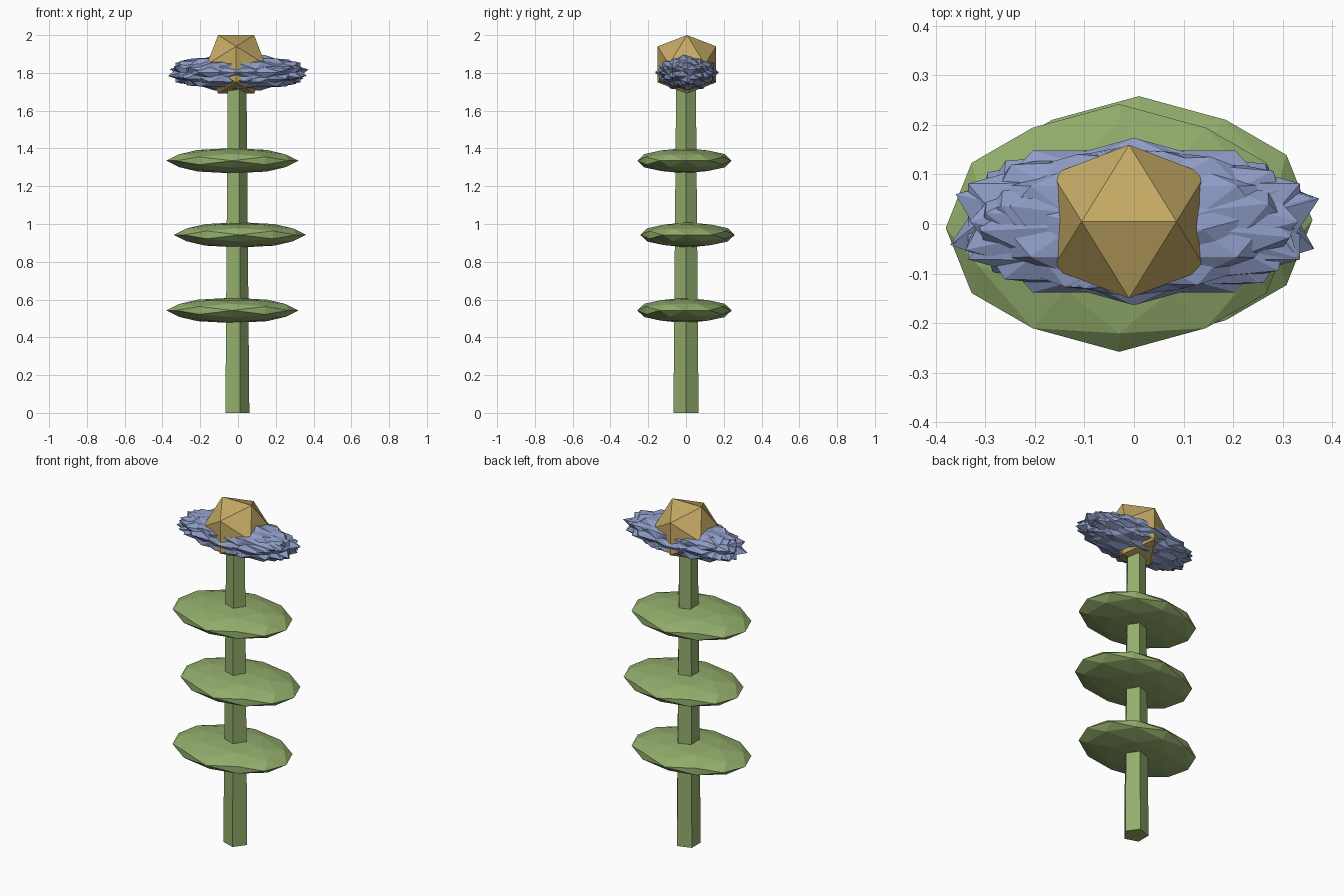
import bpy, bmesh, math, random
from mathutils import Matrix, Vector, Euler

if "Cube" in bpy.data.objects:
    bpy.data.objects.remove(bpy.data.objects["Cube"])

random.seed(4)
A, B = 0.5257, 0.8507


def material(name, rgb):
    m = bpy.data.materials.new(name)
    m.diffuse_color = (*rgb, 1)
    m.use_nodes = True
    m.node_tree.nodes["Principled BSDF"].inputs["Base Color"].default_value = m.diffuse_color
    return m


GREEN = material("leaf_green", (0.29, 0.42, 0.15))
BLUE = material("petal_blue", (0.27, 0.33, 0.56))
GOLD = material("centre_gold", (0.56, 0.40, 0.13))


def finish(bm, name, mat):
    bmesh.ops.recalc_face_normals(bm, faces=bm.faces[:])
    mesh = bpy.data.meshes.new(name)
    bm.to_mesh(mesh)
    bm.free()
    mesh.materials.append(mat)
    obj = bpy.data.objects.new(name, mesh)
    bpy.context.collection.objects.link(obj)
    return obj


def add_icosahedron(bm, matrix):
    # unit icosahedron with an edge on top, running along x
    verts = []
    for s in (-1, 1):
        for t in (-1, 1):
            for p in ((s * A, 0, t * B), (0, s * B, t * A), (s * B, t * A, 0)):
                verts.append(bm.verts.new(p))
    bmesh.ops.convex_hull(bm, input=verts)
    bmesh.ops.transform(bm, matrix=matrix, verts=verts)


def place(loc, scale, rot=(0, 0, 0)):
    return (Matrix.Translation(loc) @ Matrix.Diagonal((*scale, 1))
            @ Euler(rot).to_matrix().to_4x4())


# five-sided tapered stem
bm = bmesh.new()
bmesh.ops.create_cone(bm, cap_ends=True, segments=5, radius1=0.07, radius2=0.055,
                      depth=1.75)
corner = max(bm.verts, key=lambda v: v.co.xy.length).co
turn = Matrix.Rotation(-math.atan2(corner.y, corner.x), 4, 'Z')
bmesh.ops.transform(bm, matrix=Matrix.Translation((-0.01, 0, 0.875)) @ turn, verts=bm.verts[:])
finish(bm, "stem", GREEN)

# three flattened leaf discs, alternately shifted
for i, z in enumerate((0.5425, 0.9425, 1.335)):
    side = 1 if i == 1 else -1
    bm = bmesh.new()
    add_icosahedron(bm, Matrix.Identity(4))
    bmesh.ops.subdivide_edges(bm, edges=bm.edges[:], cuts=1, use_grid_fill=True)
    for v in bm.verts:
        v.co.normalize()
    bmesh.ops.transform(bm, matrix=place((-0.01 + side * 0.02, side * 0.008, z),
                                         (0.35, 0.25, 0.067)), verts=bm.verts[:])
    finish(bm, f"leaf_{i + 1}", GREEN)

# spiky petal mass: overlapping flattened icosahedra turned about the long axis
bm = bmesh.new()
COUNT = 12
for i in range(COUNT):
    a = i * math.tau / COUNT
    wobble = 0.0 if i % 2 else 0.35
    rot = (a, random.uniform(-wobble, wobble), random.uniform(-wobble, wobble))
    add_icosahedron(bm, place((0.004 * math.cos(a), 0.005, 1.802),
                              (0.39, 0.168, 0.1), rot))
finish(bm, "petals", BLUE)

# faceted flower centre
bm = bmesh.new()
add_icosahedron(bm, place((-0.01, 0.005, 1.845), (0.182,) * 3))
finish(bm, "flower_centre", GOLD)
